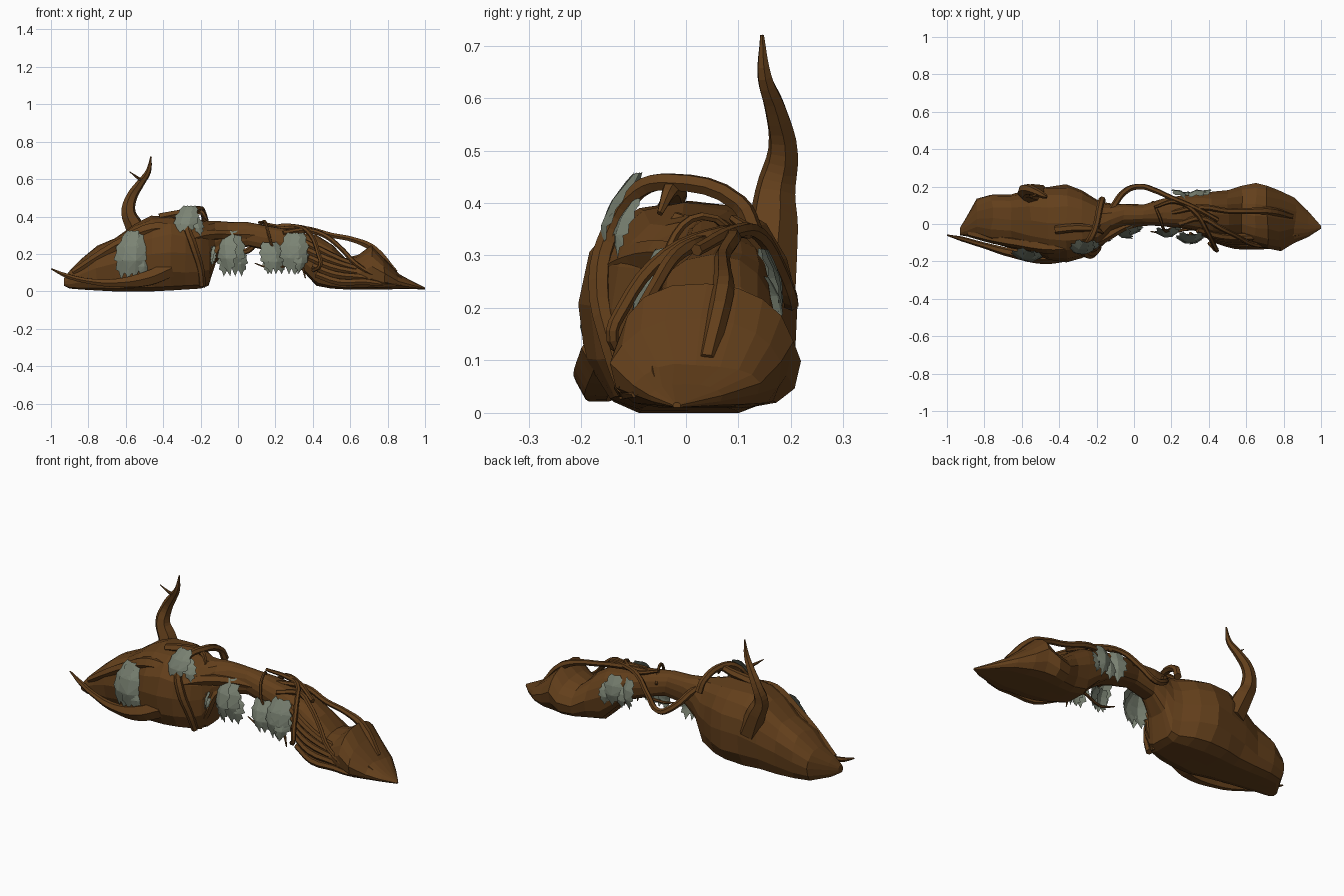
import bpy, bmesh, math, random
from mathutils import Vector, noise

random.seed(4)


def material(name, col):
    m = bpy.data.materials.new(name)
    m.diffuse_color = (*col, 1)
    return m


BARK = material("bark", (0.125, 0.05, 0.011))
LEAF = material("leaf", (0.2, 0.23, 0.175))


def finish(bm, name, mat):
    me = bpy.data.meshes.new(name)
    bm.to_mesh(me)
    bm.free()
    me.materials.append(mat)
    ob = bpy.data.objects.new(name, me)
    bpy.context.collection.objects.link(ob)
    return ob


# Main log: lofted sections (x, y min, y max, z bottom, z top)
SECTIONS = [
    (-.93, -.06, -.02, .03, .07), (-.90, -.065, .03, .015, .11), (-.84, -.08, .13, .01, .17),
    (-.76, -.10, .16, .005, .24), (-.66, -.12, .165, 0, .29), (-.56, -.15, .18, 0, .36),
    (-.46, -.19, .20, 0, .40), (-.36, -.20, .21, .005, .41), (-.28, -.18, .18, .01, .40),
    (-.20, -.14, .13, .015, .38), (-.16, -.10, .115, .03, .375), (-.12, -.05, .11, .15, .372),
    (-.05, -.01, .105, .22, .37), (.05, 0, .10, .24, .37), (.15, -.01, .13, .22, .355),
    (.25, -.02, .15, .18, .335), (.34, -.04, .165, .12, .31), (.42, -.06, .17, .03, .30),
    (.50, -.08, .18, .015, .25), (.58, -.10, .20, .01, .175), (.65, -.12, .215, .01, .19),
    (.71, -.13, .21, .01, .25), (.78, -.14, .19, .01, .18), (.86, -.10, .14, .012, .10),
    (.93, -.07, .07, .012, .055), (1.0, -.025, -.01, .01, .02)]


def spow(v, p):
    return math.copysign(abs(v) ** p, v)


def log(sides=16):
    bm = bmesh.new()
    rings = []
    for x, y0, y1, z0, z1 in SECTIONS:
        ring = []
        taper = 0.2 if x > .45 else 0.04
        for i in range(sides):
            a = 2 * math.pi * i / sides
            c, s = spow(math.cos(a), .8), spow(math.sin(a), .85)
            w = 1 - taper * max(s, 0)
            y = (y0 + y1) / 2 + (y1 - y0) / 2 * c * w
            z = (z0 + z1) / 2 + (z1 - z0) / 2 * s * (1.2 if s < 0 else 1)
            p = Vector((x, y, max(z, z0)))
            if abs(x) < .9:
                n = noise.noise_vector(p * 9) * .014
                p += Vector((n.x, n.y, n.z if s > -.5 else 0))
            p.z = max(p.z, 0)
            ring.append(bm.verts.new(p))
        rings.append(ring)
    for a, b in zip(rings, rings[1:]):
        for i in range(sides):
            j = (i + 1) % sides
            bm.faces.new((a[i], a[j], b[j], b[i]))
    bm.faces.new(rings[0])
    bm.faces.new(rings[-1])
    bmesh.ops.recalc_face_normals(bm, faces=bm.faces)
    return finish(bm, "log", BARK)


# Tapered root through points (x, y, z, radius)
def root(name, pts, res=4):
    cu = bpy.data.curves.new(name, "CURVE")
    cu.dimensions = "3D"
    cu.bevel_depth = 1
    cu.bevel_resolution = 1
    cu.resolution_u = res
    cu.use_fill_caps = True
    sp = cu.splines.new("BEZIER")
    sp.bezier_points.add(len(pts) - 1)
    sp.use_smooth = False
    for bp, (x, y, z, r) in zip(sp.bezier_points, pts):
        bp.co = (x, y, z)
        bp.radius = r
        bp.handle_left_type = bp.handle_right_type = "AUTO"
    cu.materials.append(BARK)
    ob = bpy.data.objects.new(name, cu)
    bpy.context.collection.objects.link(ob)
    bpy.ops.object.select_all(action="DESELECT")
    ob.select_set(True)
    bpy.context.view_layer.objects.active = ob
    bpy.ops.object.convert(target="MESH")


log()

# Upright horn branch and its twig
root("horn_branch", [(-.50, .15, .22, .06), (-.555, .165, .35, .05), (-.585, .17, .42, .04),
                     (-.57, .185, .50, .03), (-.52, .17, .58, .022), (-.48, .15, .64, .015),
                     (-.465, .145, .72, .004)])
root("horn_twig", [(-.51, .165, .59, .01), (-.54, .15, .61, .007), (-.58, .14, .64, .002)], 2)

# Roots over the large mound
root("lip_root", [(-.998, -.06, .12, .004), (-.92, -.08, .085, .013), (-.80, -.115, .055, .016),
                  (-.65, -.155, .045, .025), (-.48, -.17, .07, .045), (-.36, -.15, .12, .05)])
root("brow_ridge", [(-.88, -.05, .10, .02), (-.74, -.08, .19, .028), (-.62, -.10, .26, .03),
                    (-.46, -.12, .33, .04), (-.32, -.12, .33, .03)])
root("crest_root", [(-.17, .13, .34, .02), (-.18, .10, .40, .018), (-.21, -.03, .44, .018),
                    (-.24, -.09, .425, .018), (-.27, -.14, .35, .02), (-.24, -.165, .25, .022),
                    (-.20, -.14, .12, .02), (-.19, -.11, .03, .018)])
root("hook_root", [(-.42, -.03, .395, .025), (-.28, -.02, .42, .022), (-.20, -.03, .425, .016),
                   (-.165, -.05, .38, .006)])
root("shoulder_root", [(-.42, -.14, .22, .04), (-.28, -.13, .27, .035), (-.16, -.07, .30, .03),
                       (-.02, .0, .30, .025), (.12, .01, .30, .015)])
root("hanging_root", [(-.05, .02, .28, .02), (-.12, -.03, .22, .025), (-.155, -.06, .12, .025),
                      (-.2, -.07, .03, .025)])

# Vines looping around the trunk
root("back_vine", [(-.20, -.02, .37, .014), (-.12, .08, .33, .018), (-.04, .18, .24, .017),
                   (.03, .20, .21, .016), (.11, .18, .27, .015), (.20, .14, .34, .014),
                   (.32, .09, .345, .013), (.45, .02, .31, .012)])
root("cross_vine", [(.11, .09, .37, .008), (.22, .12, .345, .013), (.32, .07, .345, .013),
                    (.39, -.04, .30, .013), (.43, -.12, .20, .013), (.44, -.14, .14, .012),
                    (.40, -.10, .11, .01)])
root("arch_root", [(.20, .06, .335, .012), (.36, .09, .335, .016), (.50, .07, .30, .015),
                   (.62, .07, .275, .016), (.72, .07, .23, .022), (.84, .04, .10, .018)])
root("top_root", [(.24, .0, .31, .015), (.36, .03, .325, .015), (.46, -.02, .30, .014),
                  (.54, -.06, .24, .013), (.64, -.11, .14, .013), (.80, -.12, .05, .008)])
root("ring_vine", [(.10, .12, .31, .007), (.14, .03, .375, .008), (.16, -.03, .32, .008),
                   (.19, -.03, .23, .008), (.27, .04, .18, .007)])

# Ridges across the right foot
for k in range(5):
    y = -.06 - .012 * k
    root(f"foot_ridge_{k + 1}", [(.34 + .02 * k, y + .03, .27 - .045 * k, .018),
                                 (.46 + .02 * k, y - .005, .21 - .04 * k, .02),
                                 (.60 + .02 * k, y - .01, .15 - .025 * k, .018),
                                 (.76, y - .005, .12 - .02 * k, .014),
                                 (.93 - .02 * k, -.05 - .012 * k, .035, .006)], 3)

# Thin twigs under the trunk
root("twig_low", [(.09, -.04, .15, .003), (.17, -.05, .125, .007), (.27, -.03, .14, .008),
                  (.38, -.02, .16, .01)], 2)
root("twig_drop", [(.30, -.05, .20, .009), (.345, -.08, .13, .008), (.36, -.085, .07, .003)], 2)

# Lobed leaf half outline (half width, distance from stalk)
HALF = [(.22, -.02), (.38, .10), (.34, .2), (.5, .32), (.40, .42), (.46, .58), (.28, .62),
        (.30, .78), (.14, .82)]


def leaf(bm, top, length, width, yaw, tilt):
    out = Vector((math.sin(yaw), -math.cos(yaw), 0))
    side = Vector((math.cos(yaw), math.sin(yaw), 0))
    roll = random.uniform(-.25, .25)

    def place(u, t):
        bow = math.sin(t * math.pi) * .16 * length + tilt * t * length
        s = u * width + roll * t * length
        return Vector(top) + side * s - Vector((0, 0, t * length)) + out * (bow - abs(u) * width * .3)

    rib = [bm.verts.new(place(0, t)) for t in (0, .3, .6, 1)]
    for sg in (-1, 1):
        h = [bm.verts.new(place(sg * u, t)) for u, t in HALF]
        faces = [(rib[0], h[0], h[1]), (rib[0], h[1], h[2], rib[1]), (rib[1], h[2], h[3]),
                 (rib[1], h[3], h[4], rib[2]), (rib[2], h[4], h[5]), (rib[2], h[5], h[6]),
                 (rib[2], h[6], h[7]), (rib[2], h[7], h[8], rib[3])]
        for f in faces:
            bm.faces.new(f if sg < 0 else f[::-1])


# Clusters: name, top point, drop, width, yaw, outward tilt, spread along x
CLUSTERS = [
    ("mound_leaves", (-.55, -.15, .32), .26, .13, 0, .12, .02),
    ("crest_leaves", (-.255, -.10, .455), .16, .10, 0, .40, .02),
    ("arch_leaves", (-.04, -.02, .32), .24, .13, 0, .06, .03),
    ("shoulder_leaves", (-.14, -.07, .24), .11, .06, -.7, .1, .01),
    ("mid_leaves", (.18, -.03, .26), .17, .10, .2, .1, .03),
    ("foot_leaves", (.315, -.06, .31), .22, .12, .1, .1, .03),
    ("back_leaves", (.31, .155, .31), .17, .11, math.pi, .03, .07)]
for name, (x, y, z), drop, wid, yaw, tilt, spread in CLUSTERS:
    bm = bmesh.new()
    for k in range(4):
        f = (k % 2) * .3
        leaf(bm, (x + (k - 1.5) * spread * .6, y, z - drop * f), drop * (1 - f), wid * (1 - f * .7),
             yaw + (k - 1.5) * .25, tilt + random.uniform(-.05, .05))
    finish(bm, name, LEAF)
